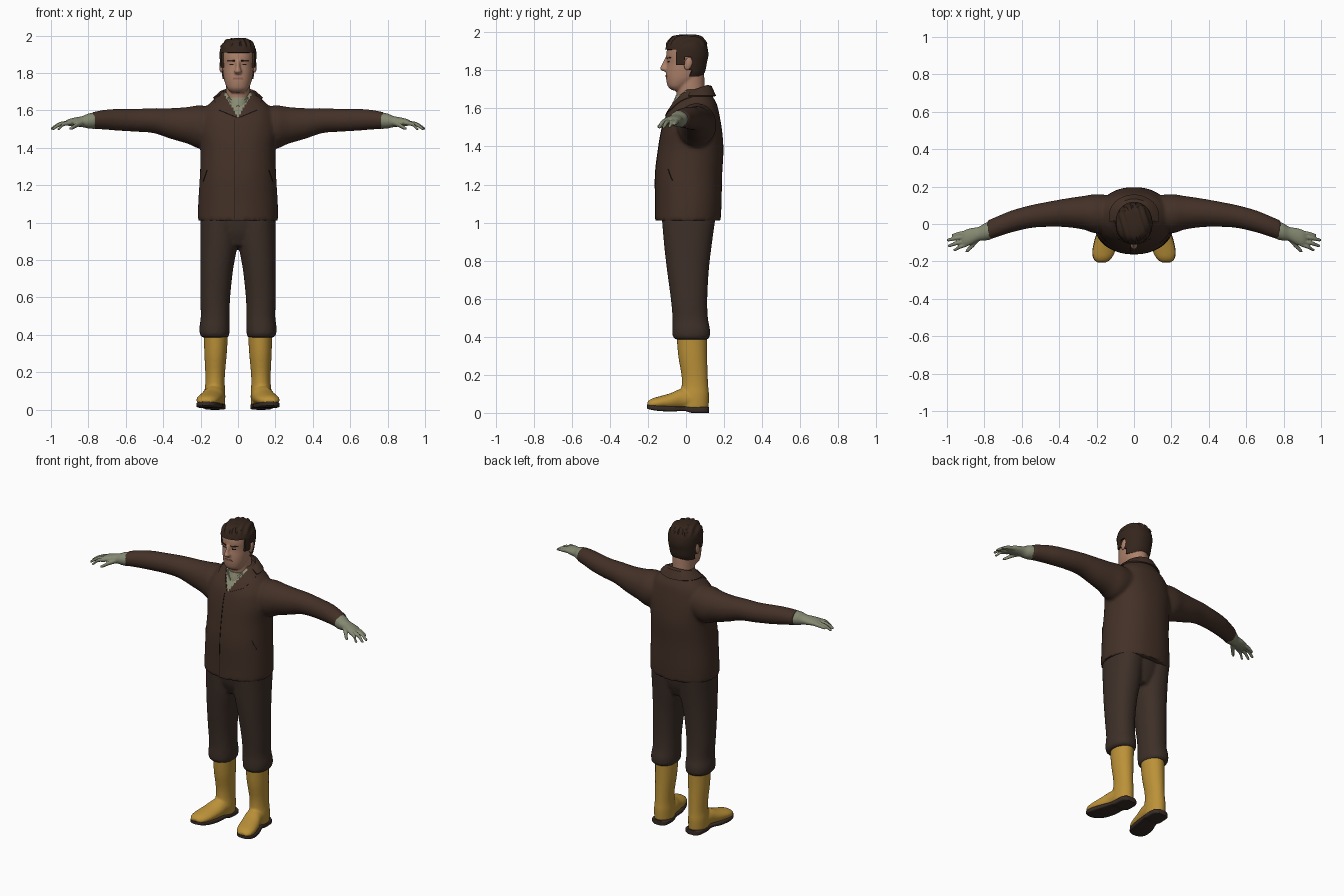
import bpy, bmesh
from math import sin, cos, pi, radians
from mathutils import Vector
from mathutils.bvhtree import BVHTree

if "Cube" in bpy.data.objects:
    bpy.data.objects.remove(bpy.data.objects["Cube"])


def material(name, r, g, b):
    m = bpy.data.materials.new(name)
    m.use_nodes = True
    m.diffuse_color = (r, g, b, 1)
    m.node_tree.nodes["Principled BSDF"].inputs["Base Color"].default_value = (r, g, b, 1)
    return m


JACKET = material("jacket brown", .056, .030, .020)
TROUSER = material("trouser brown", .047, .029, .021)
SEAM = material("dark seam", .012, .008, .006)
HAIR = material("hair brown", .035, .019, .012)
SKIN = material("skin", .42, .22, .145)
LIPS = material("lips", .28, .12, .085)
GLOVE = material("glove green", .23, .25, .165)
SHIRT = material("shirt green", .25, .26, .17)
BOOT = material("boot yellow", .50, .285, .04)
SOLE = material("sole brown", .04, .026, .02)


def spline(rings, steps):
    """Smooth the list of cross-sections with a Catmull-Rom curve."""
    out = []
    for i in range(len(rings) - 1):
        a, b, c, d = (rings[min(max(i + k, 0), len(rings) - 1)] for k in (-1, 0, 1, 2))
        for s in range(steps):
            t = s / steps
            out.append([q + t / 2 * (r - p + t * (2 * p - 5 * q + 4 * r - e + t * (3 * (q - r) + e - p)))
                        for p, q, r, e in zip(a, b, c, d)])
    return out + [list(rings[-1])]


def loft(bm, axis, rings, n=2.0, segs=32, steps=4):
    """Closed tube along an axis; each ring is (position, centre 1, centre 2, radius 1, radius 2)."""
    loops = []
    for pos, c1, c2, r1, r2 in spline(rings, steps):
        loop = []
        for k in range(segs):
            a = 2 * pi * (k + .5) / segs
            u, v = (abs(f) ** (2 / n) * (1 if f > 0 else -1) for f in (cos(a), sin(a)))
            co = [c1 + r1 * u, c2 + r2 * v]
            co.insert("XYZ".index(axis), pos)
            loop.append(bm.verts.new(co))
        loops.append(loop)
    for lo, hi in zip(loops, loops[1:]):
        for k in range(segs):
            j = (k + 1) % segs
            bm.faces.new((lo[k], lo[j], hi[j], hi[k]))
    bm.faces.new(loops[0])
    bm.faces.new(loops[-1])


def finish(bm, name, mats, voxel=0, smooth=0, mirror=False, thick=0, offset=0):
    """Turn the bmesh into an object with its modifiers applied and smooth shading."""
    bmesh.ops.recalc_face_normals(bm, faces=bm.faces)
    me = bpy.data.meshes.new(name)
    bm.to_mesh(me)
    bm.free()
    ob = bpy.data.objects.new(name, me)
    bpy.context.scene.collection.objects.link(ob)
    if thick:
        m = ob.modifiers.new("thickness", "SOLIDIFY")
        m.thickness, m.offset = thick, offset
    if voxel:
        m = ob.modifiers.new("fuse", "REMESH")
        m.mode, m.voxel_size = "VOXEL", voxel
        m = ob.modifiers.new("relax", "SMOOTH")
        m.factor, m.iterations = .5, smooth
    if mirror:
        m = ob.modifiers.new("mirror", "MIRROR")
        m.use_mirror_merge = False
    bpy.context.view_layer.update()
    done = bpy.data.meshes.new_from_object(ob.evaluated_get(bpy.context.evaluated_depsgraph_get()))
    ob.modifiers.clear()
    ob.data = done
    done.name = name
    done.materials.clear()
    for m in mats:
        done.materials.append(m)
    bpy.ops.object.select_all(action="DESELECT")
    ob.select_set(True)
    bpy.context.view_layer.objects.active = ob
    bpy.ops.object.shade_smooth_by_angle(angle=radians(45))
    return ob


def solid(name, mat, axis, rings, n=2.0, **kw):
    bm = bmesh.new()
    loft(bm, axis, rings, n)
    return finish(bm, name, [mat], **kw)


def patch(name, mat, target, corners, thick=.008, mirror=True, nu=20, nv=6):
    """Thin plate with four (x, z) corners, laid on the front of the target."""
    me = target.data
    tree = BVHTree.FromPolygons([v.co for v in me.vertices], [list(p.vertices) for p in me.polygons])
    a, b, c, d = (Vector(p) for p in corners)
    bm = bmesh.new()
    grid = []
    for i in range(nu + 1):
        left, right = a.lerp(b, i / nu), d.lerp(c, i / nu)
        row = []
        for j in range(nv + 1):
            x, z = left.lerp(right, j / nv)
            hit = tree.ray_cast(Vector((x, -1, z)), Vector((0, 1, 0)))[0]
            row.append(bm.verts.new(hit or tree.find_nearest(Vector((x, 0, z)))[0]))
        grid.append(row)
    for r, s in zip(grid, grid[1:]):
        for j in range(nv):
            bm.faces.new((r[j], r[j + 1], s[j + 1], s[j]))
    return finish(bm, name, [mat], mirror=mirror, thick=thick)


# Jacket: body and both sleeves fused
bm = bmesh.new()
loft(bm, "Z", [(1.01, 0, .01, .214, .172), (1.1, 0, .013, .213, .174), (1.25, 0, .014, .204, .176),
               (1.38, 0, .025, .2, .172), (1.48, 0, .03, .21, .16), (1.56, 0, .035, .2, .142),
               (1.62, 0, .045, .168, .118), (1.66, 0, .05, .127, .092), (1.7, 0, .055, .092, .068)], 2.2, 48)
for s in (1, -1):
    sleeve = [(.1, .06, 1.52, .09, .09), (.2, .055, 1.512, .105, .115), (.27, .06, 1.52, .09, .098),
              (.36, .06, 1.53, .077, .082), (.45, .053, 1.545, .068, .067), (.55, .04, 1.547, .061, .061),
              (.65, .015, 1.55, .059, .058), (.72, -.01, 1.55, .056, .052), (.785, -.035, 1.545, .053, .044)]
    loft(bm, "X", [(s * r[0], *r[1:]) for r in sleeve])
jacket = finish(bm, "jacket", [JACKET, SHIRT], voxel=.01, smooth=4)
for p in jacket.data.polygons:
    x, y, z = p.center
    if y < 0 and abs(x) < (z - 1.565) * .62:
        p.material_index = 1
patch("lapels", JACKET, jacket, [(.004, 1.56), (.075, 1.685), (.13, 1.66), (.1, 1.6)])
patch("front_opening", SEAM, jacket, [(-.022, 1.02), (-.022, 1.55), (-.018, 1.55), (-.018, 1.02)], .005, False, 40, 1)
patch("pocket_slits", SEAM, jacket, [(.164, 1.28), (.184, 1.22), (.187, 1.22), (.167, 1.28)], .005, True, 8, 1)

# Folded collar around the back of the neck
bm = bmesh.new()
rows = []
for k in range(25):
    a = radians(-105 + 210 * k / 24)
    drop = .025 * (1 - cos(a))
    rows.append([bm.verts.new((rx * sin(a), .042 + ry * cos(a), z - drop * w))
                 for rx, ry, z, w in ((.08, .068, 1.69, .2), (.086, .074, 1.72, 1), (.1, .09, 1.715, 1), (.132, .112, 1.665, 0))])
for r, s in zip(rows, rows[1:]):
    for j in range(3):
        bm.faces.new((r[j], r[j + 1], s[j + 1], s[j]))
finish(bm, "collar", [JACKET], thick=.008)

# Shirt showing in the neck opening
shirt = solid("shirt", SHIRT, "Z", [(1.55, 0, .03, .08, .105), (1.62, 0, .03, .072, .1), (1.67, 0, .03, .07, .083)])
patch("shirt_collar", SHIRT, shirt, [(.003, 1.625), (.05, 1.672), (.06, 1.64), (.028, 1.598)])

# Trousers: hips and both legs fused
bm = bmesh.new()
loft(bm, "Z", [(.875, 0, .015, .08, .09), (.95, 0, .013, .175, .122), (1.04, 0, .013, .19, .14)])
for s in (1, -1):
    leg = [(.385, .122, .03, .066, .08), (.4, .125, .028, .078, .097), (.44, .125, .027, .081, .099),
           (.5, .122, .022, .077, .093), (.6, .122, .016, .08, .096), (.75, .114, .01, .088, .11),
           (.88, .103, .01, .099, .125), (1.03, .1, .014, .1, .142)]
    loft(bm, "Z", [(z, s * x, *rest) for z, x, *rest in leg], 2.2)
finish(bm, "trousers", [TROUSER], voxel=.01, smooth=3)

# Rubber boots with soles
bm = bmesh.new()
loft(bm, "Z", [(.41, .118, .03, .065, .08), (.3, .12, .035, .06, .076), (.2, .122, .045, .053, .069),
               (.14, .123, .047, .052, .07), (.09, .124, .045, .056, .076), (.025, .124, .042, .056, .077)])
loft(bm, "Y", [(.05, .122, .07, .055, .05), (-.02, .13, .072, .057, .056), (-.08, .146, .06, .062, .044),
               (-.14, .16, .053, .062, .034), (-.18, .168, .048, .051, .027), (-.203, .172, .044, .03, .015)])
finish(bm, "boots", [BOOT], voxel=.007, smooth=4, mirror=True)
solid("boot_soles", SOLE, "Y", [(.122, .122, .016, .03, .016), (.1, .122, .016, .054, .016), (.03, .124, .016, .057, .016),
                                (-.01, .13, .022, .054, .012), (-.08, .147, .021, .063, .014), (-.15, .163, .025, .06, .014),
                                (-.19, .17, .03, .044, .012), (-.206, .172, .033, .02, .01)], 5, mirror=True)

# Gloves: cuff, palm, four fingers and thumb
bm = bmesh.new()
loft(bm, "X", [(.765, -.033, 1.545, .05, .044), (.8, -.043, 1.543, .046, .04), (.83, -.053, 1.54, .038, .03),
               (.87, -.066, 1.538, .044, .024), (.9, -.075, 1.536, .044, .019), (.92, -.08, 1.532, .038, .013)])
for base, tip, reach, low in ((-.045, -.06, .975, 1.515), (-.065, -.085, 1, 1.502),
                              (-.09, -.115, .995, 1.5), (-.108, -.138, .965, 1.5)):
    loft(bm, "X", [(.89, base, 1.534, .012, .013), ((.9 + reach) / 2, (base + tip) / 2, 1.527, .011, .012),
                   (reach - .01, tip, low + .004, .009, .009), (reach, tip, low, .005, .005)], 2, 12)
loft(bm, "X", [(.825, -.07, 1.535, .02, .016), (.86, -.108, 1.522, .018, .013),
               (.885, -.135, 1.508, .014, .011), (.9, -.146, 1.502, .006, .006)], 2, 12)
finish(bm, "gloves", [GLOVE], voxel=.0045, smooth=2, mirror=True)

# Head, neck and nose fused
bm = bmesh.new()
skull = [(1.695, 0, -.045, .035, .028), (1.715, 0, -.042, .055, .053), (1.75, 0, -.021, .071, .083),
         (1.79, 0, -.008, .079, .097), (1.84, 0, 0, .084, .1), (1.88, 0, .002, .087, .106),
         (1.92, 0, .003, .086, .1), (1.955, 0, .005, .072, .082), (1.972, 0, .008, .045, .05)]
loft(bm, "Z", skull, 2.15)
loft(bm, "Z", [(1.58, 0, .03, .066, .07), (1.68, 0, .024, .065, .074), (1.78, 0, .02, .066, .076)])
loft(bm, "Z", [(1.795, 0, -.105, .015, .016), (1.808, 0, -.113, .02, .025), (1.83, 0, -.106, .012, .022),
               (1.868, 0, -.098, .009, .012)], 2, 16)
head = finish(bm, "head", [SKIN], voxel=.006, smooth=3)
patch("eyebrows", HAIR, head, [(.016, 1.859), (.058, 1.863), (.058, 1.869), (.016, 1.868)], .005, True, 8, 2)
patch("eyes", SEAM, head, [(.023, 1.842), (.046, 1.842), (.044, 1.849), (.025, 1.849)], .003, True, 6, 2)
patch("mouth", LIPS, head, [(-.03, 1.765), (.03, 1.765), (.022, 1.776), (-.022, 1.776)], .005, False, 10, 2)

# Ears
bm = bmesh.new()
bmesh.ops.create_uvsphere(bm, u_segments=16, v_segments=10, radius=1)
for v in bm.verts:
    v.co = (.089 + .011 * v.co.x, .012 + .021 * v.co.y + .006 * v.co.z, 1.835 + .034 * v.co.z)
finish(bm, "ears", [SKIN], mirror=True)

# Hair: shell around the skull, trimmed along the hairline, with combed ridges on top
bm = bmesh.new()
loft(bm, "Z", [(z, x, y, a + .011, b + .01) for z, x, y, a, b in skull[2:7]] +
     [(1.955, 0, .004, .083, .096), (1.977, 0, .005, .062, .075), (1.985, 0, .008, .035, .045)], 2.15, 48)
bmesh.ops.recalc_face_normals(bm, faces=bm.faces)


def hairline(y):
    return 1.908 if y < -.05 else 1.825 if y < 0 else 1.87 if y < .025 else 1.768


bmesh.ops.delete(bm, geom=[f for f in bm.faces if f.calc_center_median().z < hairline(f.calc_center_median().y)],
                 context="FACES")
for v in bm.verts:
    if v.co.z > 1.93:
        v.co += Vector((v.co.x, v.co.y, .05)) * .045 * sin(v.co.x * 190 + v.co.y * 60)
finish(bm, "hair", [HAIR], thick=.014, offset=-1)
